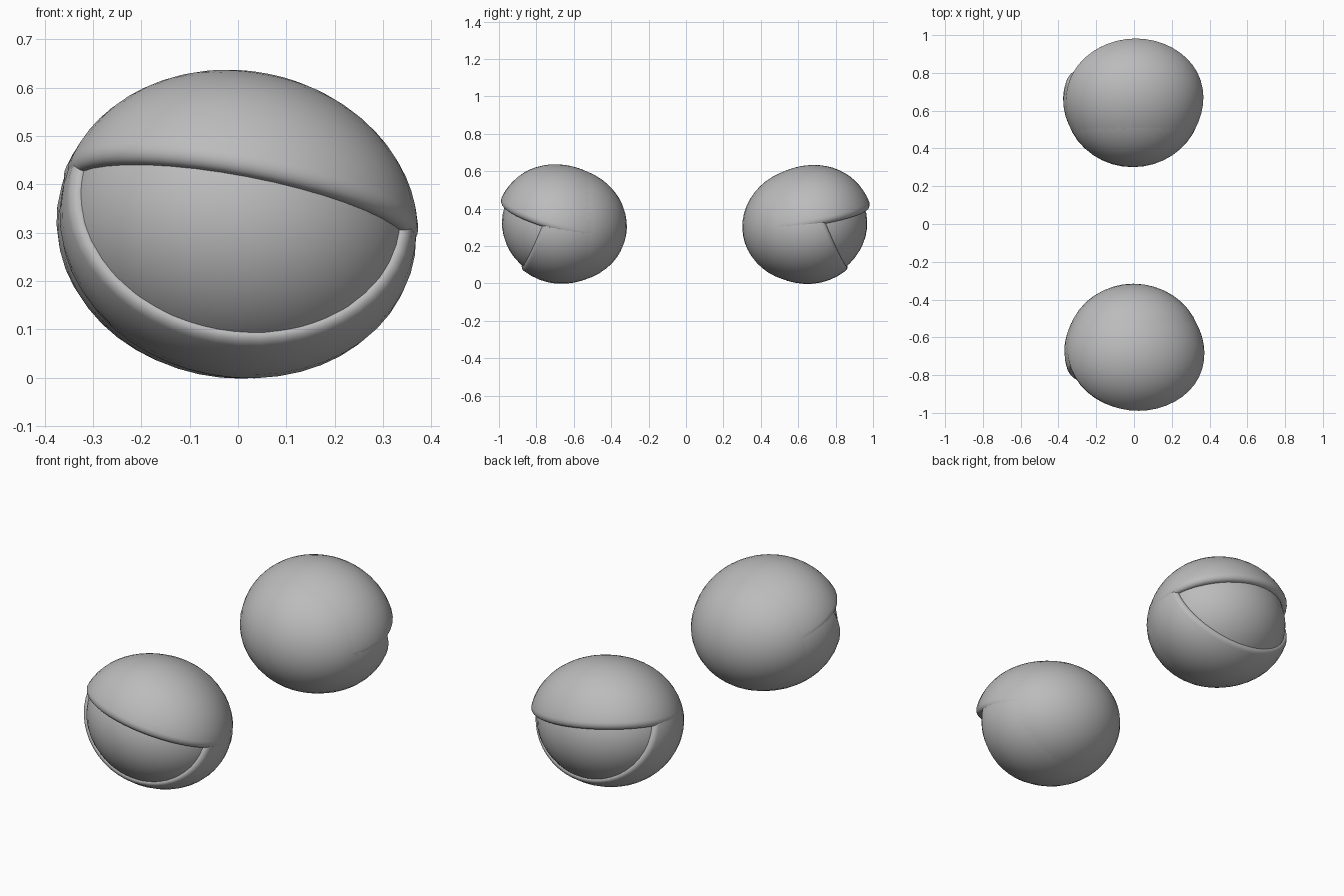
import bpy, bmesh, math
from mathutils import Vector, Euler

if "Cube" in bpy.data.objects:
    bpy.data.objects.remove(bpy.data.objects["Cube"])

grey = bpy.data.materials.new("plain_grey")
grey.diffuse_color = (0.5, 0.5, 0.5, 1)
grey.use_nodes = True
grey.node_tree.nodes["Principled BSDF"].inputs["Base Color"].default_value = grey.diffuse_color

RADII = Vector((0.36, 0.335, 0.305))


def smooth(a, b, x):
    t = min(1, max(0, (x - a) / (b - a)))
    return t * t * (3 - 2 * t)


def finish(name, bm, location):
    bmesh.ops.recalc_face_normals(bm, faces=bm.faces)
    me = bpy.data.meshes.new(name)
    bm.to_mesh(me)
    bm.free()
    ob = bpy.data.objects.new(name, me)
    bpy.context.collection.objects.link(ob)
    me.materials.append(grey)
    ob.location = location
    for p in me.polygons:
        p.use_smooth = True


def eyeball(name, centre, rot):
    bm = bmesh.new()
    bmesh.ops.create_uvsphere(bm, u_segments=40, v_segments=24, radius=1)
    for v in bm.verts:
        v.co = rot @ (v.co * RADII)
    finish(name, bm, centre)


def lid(name, centre, rot, side, normal, offset, thick, fade, lip):
    """Shell over the eyeball on the side normal . p > offset, with a rounded lip."""
    n = RADII * (rot.transposed() @ Vector(normal))
    d = offset / n.length
    n.normalize()
    a = n.orthogonal().normalized()
    b = n.cross(a)
    edge = math.acos(d)
    inner = 0.96
    # profile rows: angle from the pole, and position through the thickness
    rows = [(edge - lip) * i / 14 for i in range(1, 15)]
    rows = [(r, 1.0) for r in rows]
    for i in range(1, 7):
        t = math.pi / 2 * i / 6
        rows.append((edge - lip + lip * math.sin(t), 0.4 + 0.6 * math.cos(t)))
    rows.append((edge, 0.0))

    def point(ang, through, phi):
        u = n * math.cos(ang) + (a * math.cos(phi) + b * math.sin(phi)) * math.sin(ang)
        p = rot @ (u * RADII)
        outer = 0.992 + thick * smooth(fade[0], fade[1], p.y * side)
        return p * (inner + (outer - inner) * through)

    bm = bmesh.new()
    seg = 48
    pole = bm.verts.new(point(0, 1, 0))
    rings = [[bm.verts.new(point(r, t, 2 * math.pi * j / seg)) for j in range(seg)]
             for r, t in rows]
    for j in range(seg):
        k = (j + 1) % seg
        bm.faces.new((pole, rings[0][j], rings[0][k]))
        for r0, r1 in zip(rings, rings[1:]):
            bm.faces.new((r0[j], r1[j], r1[k], r0[k]))
    finish(name, bm, centre)


# side, centre, roll, upper rim slopes (sideways, forward) and height
EYES = (
    ("front", -1, (0, -0.65, 0.315), 11, -0.19, 0.25, 0.025),
    ("back", 1, (-0.005, 0.635, 0.313), 6, -0.13, 0.15, 0.035),
)
for label, side, centre, roll, slope_x, slope_f, height in EYES:
    rot = (Euler((0, math.radians(roll), 0)).to_matrix()
           @ Euler((math.radians(10 * side), 0, 0)).to_matrix())
    eyeball(label + "_eyeball", centre, rot)
    lid(label + "_upper_lid", centre, rot, side,
        (-slope_x, -slope_f * side, 1), height, 0.105, (-0.2, 0.25), 0.11)
    lid(label + "_lower_lid", centre, rot, side,
        (-0.06, -side, -0.41), -0.135, 0.06, (-0.2, 0.15), 0.08)
